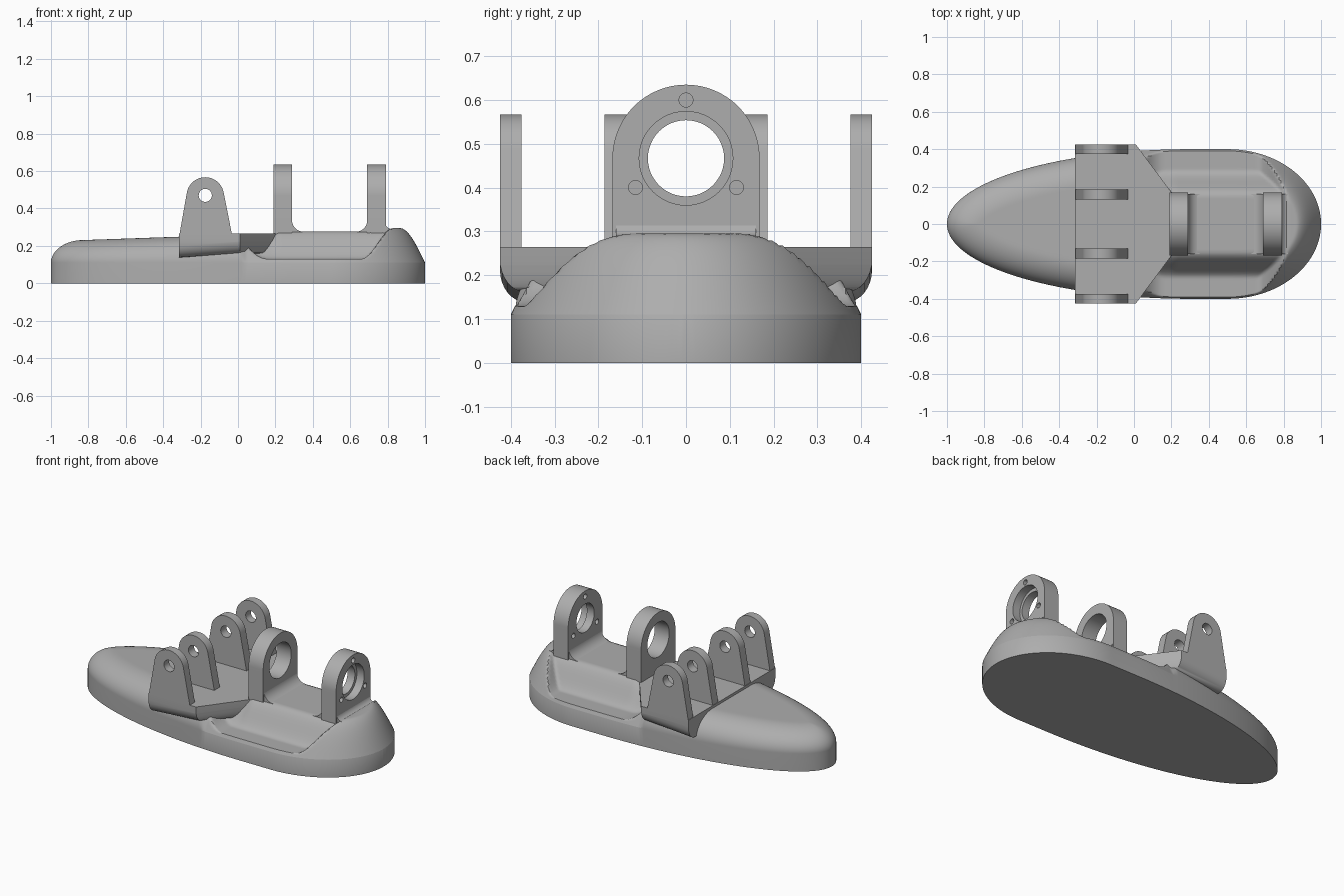
import bpy, bmesh, math
from mathutils import Matrix

if "Cube" in bpy.data.objects:
    bpy.data.objects.remove(bpy.data.objects["Cube"])

grey = bpy.data.materials.new("plain_grey")
grey.use_nodes = True
grey.diffuse_color = (0.42, 0.42, 0.42, 1)
grey.node_tree.nodes["Principled BSDF"].inputs["Base Color"].default_value = (0.42, 0.42, 0.42, 1)


def finish(name, mesh, angle=35):
    mesh.materials.clear()
    mesh.materials.append(grey)
    obj = bpy.data.objects.new(name, mesh)
    bpy.context.collection.objects.link(obj)
    bpy.ops.object.select_all(action='DESELECT')
    obj.select_set(True)
    bpy.context.view_layer.objects.active = obj
    bpy.ops.object.shade_smooth_by_angle(angle=math.radians(angle))
    return obj


def from_bmesh(name, bm, angle=35):
    bmesh.ops.recalc_face_normals(bm, faces=bm.faces)
    mesh = bpy.data.meshes.new(name)
    bm.to_mesh(mesh)
    bm.free()
    return finish(name, mesh, angle)


def arc(cx, cy, r, a0, a1, n=32):
    return [(cx + r * math.cos(math.radians(a0 + (a1 - a0) * i / n)),
             cy + r * math.sin(math.radians(a0 + (a1 - a0) * i / n))) for i in range(n + 1)]


def circle(cx, cy, r, n=48):
    return arc(cx, cy, r, 0, 360, n)[:-1]


def plate(name, loops, thickness, matrix):
    """Flat plate: first loop is the outline, the others are holes."""
    curve = bpy.data.curves.new(name, 'CURVE')
    curve.dimensions = '2D'
    curve.fill_mode = 'BOTH'
    curve.extrude = thickness / 2
    for loop in loops:
        spline = curve.splines.new('POLY')
        spline.points.add(len(loop) - 1)
        for p, (x, y) in zip(spline.points, loop):
            p.co = (x, y, 0, 1)
        spline.use_cyclic_u = True
    temp = bpy.data.objects.new("temp", curve)
    bpy.context.collection.objects.link(temp)
    bpy.context.view_layer.update()
    mesh = bpy.data.meshes.new_from_object(temp.evaluated_get(bpy.context.evaluated_depsgraph_get()))
    bpy.data.objects.remove(temp)
    mesh.name = name
    bm = bmesh.new()
    bm.from_mesh(mesh)
    bmesh.ops.remove_doubles(bm, verts=bm.verts, dist=0.00005)
    bmesh.ops.transform(bm, matrix=matrix, verts=bm.verts)
    bpy.data.meshes.remove(mesh)
    return from_bmesh(name, bm)


def facing_y(y):
    return Matrix.Translation((0, y, 0)) @ Matrix.Rotation(math.pi / 2, 4, 'X')


def facing_x(x):
    return Matrix(((0, 0, 1, x), (1, 0, 0, 0), (0, 1, 0, 0), (0, 0, 0, 1)))


def smooth(a, b, v):
    t = max(0, min(1, (v - a) / (b - a)))
    return t * t * (3 - 2 * t)


# Hull: egg-shaped plan, domed tail, side recesses and a raised nose
def half_width(x):
    u = (0.3 - x) / 1.3 if x < 0.3 else max(0, (x - 0.5) / 0.5)
    return 0.4 * math.sqrt(max(0, 1 - u * u))


STATIONS, COLUMNS = 170, 72
xs = [-math.cos(math.pi * i / STATIONS) for i in range(STATIONS + 1)]
outline = [(x, half_width(x)) for x in xs]


def edge_distance(x, y):
    best = 9
    for (ax, ay), (bx, by) in zip(outline, outline[1:]):
        dx, dy = bx - ax, by - ay
        t = max(0, min(1, ((x - ax) * dx + (y - ay) * dy) / (dx * dx + dy * dy)))
        best = min(best, math.hypot(x - ax - t * dx, y - ay - t * dy))
    return best


def height(x, y):
    d = edge_distance(x, y)
    if x < 0.02:
        u = min(1, d / 0.16)
        top = 0.225 + 0.035 * (x + 1)
        return 0.11 + (top - 0.11) * math.sqrt(max(0, 1 - (1 - u) ** 2))
    ridge_top = 0.255 + 0.022 * smooth(0.18, 0.22, x)
    ridge = 0.13 + (ridge_top - 0.13) * smooth(0.29, 0.15, y)
    nose = 0.13 + 0.165 * smooth(0.66, 0.83, x)
    rear = 0.13 + 0.11 * max(0, (0.16 - x) / 0.14) ** 2
    cap = 0.11 + 0.187 * math.sin(math.pi / 2 * min(1, d / 0.14))
    return min(cap, max(ridge, nose, rear))


bm = bmesh.new()
grid, feet = [], []
for x, w in outline:
    ts = [math.sin(math.pi / 2 * (2 * j / COLUMNS - 1)) for j in range(COLUMNS + 1)]
    half = [height(x, abs(t) * w) for t in ts[:COLUMNS // 2 + 1]]
    zs = half + half[-2::-1]
    grid.append([bm.verts.new((x, t * w, z)) for t, z in zip(ts, zs)])
    feet.append((bm.verts.new((x, -w, 0)), bm.verts.new((x, w, 0))))
for i in range(STATIONS):
    a, b = grid[i], grid[i + 1]
    for j in range(COLUMNS):
        bm.faces.new((a[j], b[j], b[j + 1], a[j + 1]))
    bm.faces.new((feet[i][0], feet[i + 1][0], b[0], a[0]))
    bm.faces.new((feet[i][1], a[-1], b[-1], feet[i + 1][1]))
    bm.faces.new((feet[i][0], feet[i][1], feet[i + 1][1], feet[i + 1][0]))
bmesh.ops.remove_doubles(bm, verts=bm.verts, dist=0.00005)
from_bmesh("hull", bm, 40)

# Hinge platform: rounded underside, tapering toward the ring mounts
bm = bmesh.new()
levels = [(0.265, 0.425), (0.225, 0.425)]
levels += [(0.225 - 0.075 * math.sin(a), 0.365 + 0.06 * math.cos(a))
           for a in (math.pi / 2 * k / 8 for k in range(1, 9))]
rings = []
for z, hw in levels:
    tilt = 0.07 if z < 0.22 else 0
    side = [(-0.315, hw), (0.01, hw), (0.2, 0.17)]
    loop = side + [(x, -y) for x, y in reversed(side)]
    rings.append([bm.verts.new((x, y, z + tilt * (min(x, 0.01) + 0.15))) for x, y in loop])
for a, b in zip(rings, rings[1:]):
    for k in range(6):
        bm.faces.new((a[k], a[(k + 1) % 6], b[(k + 1) % 6], b[k]))
bm.faces.new(rings[0])
bm.faces.new(rings[-1])
from_bmesh("hinge_platform", bm)

# Four hinge lugs
lug = [(-0.315, 0.25), (-0.03, 0.25)] + arc(-0.175, 0.467, 0.1, 10, 170)
for side, label in ((1, "left"), (-1, "right")):
    for y, t, place in ((0.4, 0.05, "outer"), (0.158, 0.055, "inner")):
        plate(f"{label}_{place}_lug", [lug, circle(-0.175, 0.47, 0.035)], t, facing_y(side * y))

# Ring mounts: plain rear ring, stepped and drilled nose ring
CZ, R = 0.467, 0.168
frame = [(-R, 0.2), (R, 0.2)] + arc(0, CZ, R, 0, 180, 48)
bolts = [circle(0.133 * math.cos(math.radians(a)), CZ + 0.133 * math.sin(math.radians(a)), 0.016, 20)
         for a in (90, 210, 330)]
plate("rear_ring_mount", [frame, circle(0, CZ, 0.107)], 0.1, facing_x(0.24))
plate("nose_ring_mount", [frame, circle(0, CZ, 0.087)] + bolts, 0.05, facing_x(0.715))
plate("nose_ring_step", [frame, circle(0, CZ, 0.107)] + bolts, 0.05, facing_x(0.765))

# Fillets where the rings meet the ridge
for name, x, way, r in (("rear_ring_fillet", 0.288, 1, 0.065), ("nose_ring_fillet", 0.692, -1, 0.065),
                        ("nose_ring_front_fillet", 0.788, 1, 0.035)):
    base = 0.275 if r > 0.05 else 0.29
    curve = [(x + way * (r + px), base + r + pz) for px, pz in arc(0, 0, r, 180, 270, 12)]
    loop = curve + [(x + way * r, base - 0.03), (x, base - 0.03)]
    plate(name, [loop], 0.32, facing_y(0))
